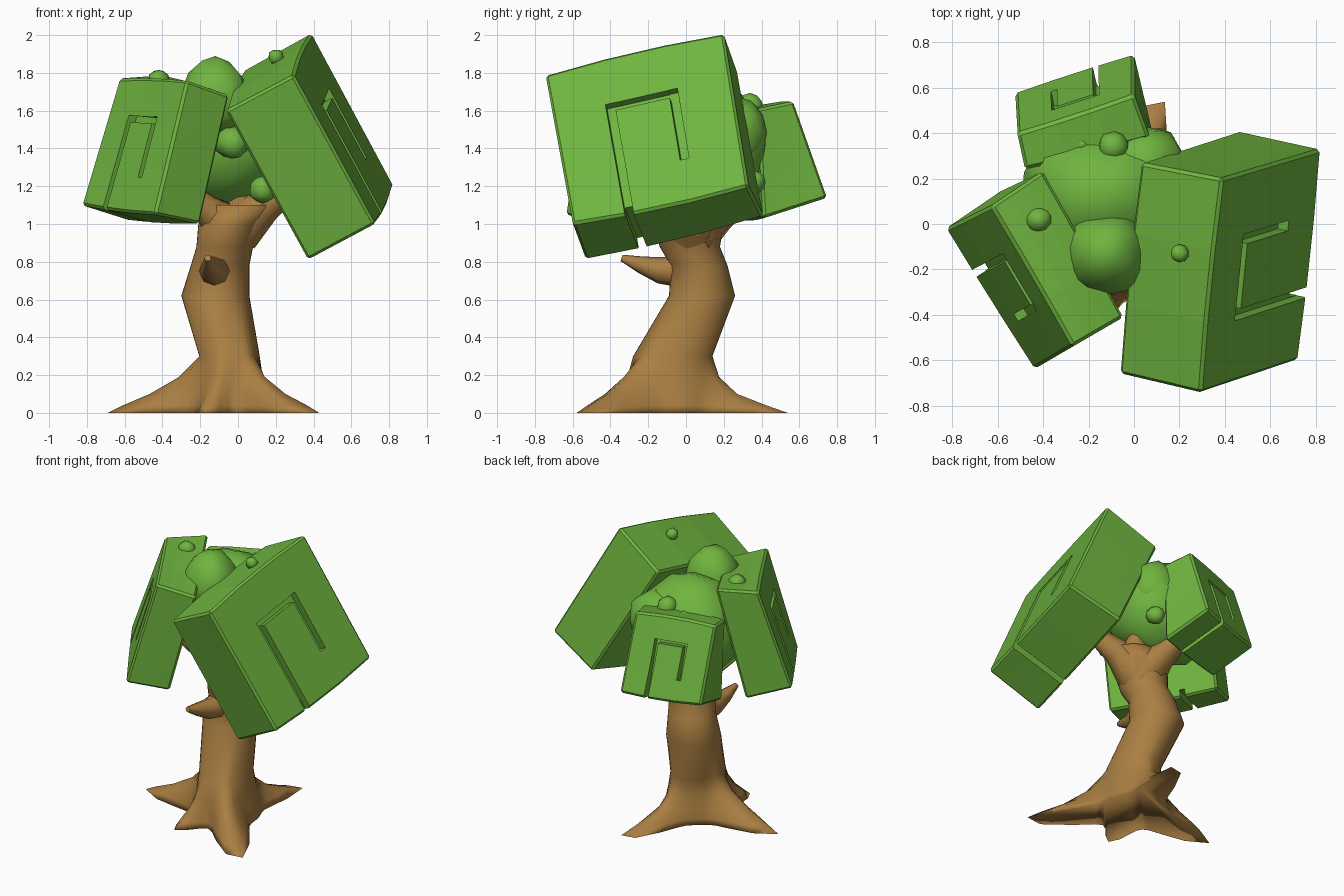
import bpy, bmesh, math, random
from mathutils import Vector

if "Cube" in bpy.data.objects:
    bpy.data.objects.remove(bpy.data.objects["Cube"])
random.seed(4)

def mat(name, col):
    m = bpy.data.materials.new(name)
    m.diffuse_color = (*col, 1)
    m.use_nodes = True
    m.node_tree.nodes["Principled BSDF"].inputs["Base Color"].default_value = m.diffuse_color
    return m
LEAF = mat("leaf_green", (0.16, 0.46, 0.05))
BARK = mat("bark_brown", (0.40, 0.21, 0.055))

def add(name, bm, material=None, smooth=None):
    bmesh.ops.recalc_face_normals(bm, faces=bm.faces[:])
    me = bpy.data.meshes.new(name)
    bm.to_mesh(me)
    bm.free()
    ob = bpy.data.objects.new(name, me)
    bpy.context.collection.objects.link(ob)
    if material:
        me.materials.append(material)
    if smooth:
        for o in bpy.context.selected_objects:
            o.select_set(False)
        ob.select_set(True)
        bpy.context.view_layer.objects.active = ob
        bpy.ops.object.shade_smooth_by_angle(angle=math.radians(smooth))
    return ob

def skin(name, rings, smooth=60):
    bm = bmesh.new()
    rows = [[bm.verts.new(p) for p in r] for r in rings]
    n = len(rows[0])
    for a, b in zip(rows, rows[1:]):
        for i in range(n):
            bm.faces.new((a[i], a[(i + 1) % n], b[(i + 1) % n], b[i]))
    bm.faces.new(rows[0][::-1])
    bm.faces.new(rows[-1])
    return add(name, bm, BARK, smooth)

# Trunk: horizontal sections (z, cx, cy, rx, ry, root reach)
sections = [(0, -0.05, -0.06, 0.22, 0.23, 1), (0.04, -0.05, -0.06, 0.215, 0.23, 0.82),
            (0.10, -0.05, -0.065, 0.20, 0.23, 0.52), (0.19, -0.045, -0.07, 0.175, 0.225, 0.22),
            (0.30, -0.045, -0.07, 0.16, 0.21, 0), (0.62, -0.12, 0.085, 0.18, 0.175, 0),
            (0.78, -0.095, 0.07, 0.155, 0.15, 0), (0.88, -0.07, 0.02, 0.15, 0.16, 0),
            (1.0, -0.045, 0.02, 0.165, 0.18, 0), (1.1, 0.01, 0.02, 0.18, 0.17, 0)]
# Root tips (x, y) and how quickly each drops to the ground
roots = [(0.11, 0.55, 1.8), (-0.67, -0.06, 1), (-0.18, -0.44, 1.3), (0.42, -0.58, 1)]
N = 40
rings = []
for z, cx, cy, rx, ry, reach in sections:
    ring = []
    for i in range(N):
        a = math.tau * i / N
        r = Vector((rx * math.cos(a), ry * math.sin(a)))
        out = r.normalized()
        for x, y, p in roots:
            d = Vector((x + 0.05, y + 0.06))
            da = (a - math.atan2(d.y, d.x) + math.pi) % math.tau - math.pi
            r += out * max(0, d.length - 0.2) * reach ** p * math.exp(-abs(da / 0.28) ** 1.6)
        ring.append((cx + r.x, cy + r.y, z))
    rings.append(ring)
skin("trunk", rings, 120)

# Branches: tapered tubes
def branch(name, pts, n=8):
    rings = []
    for i, (*p, r) in enumerate(pts):
        t = Vector(pts[min(i + 1, len(pts) - 1)][:3]) - Vector(pts[max(i - 1, 0)][:3])
        q = t.to_track_quat('Z', 'Y')
        rings.append([Vector(p) + q @ Vector((r * math.cos(math.tau * k / n), r * math.sin(math.tau * k / n), 0))
                      for k in range(n)])
    skin(name, rings)

branch("branch_stub", [(-0.12, 0.0, 0.75, 0.09), (-0.13, -0.14, 0.755, 0.07),
                       (-0.15, -0.24, 0.785, 0.045), (-0.16, -0.34, 0.82, 0.018)])
branch("branch_right", [(0, 0.02, 0.98, 0.14), (0.15, 0.0, 1.1, 0.09), (0.33, -0.06, 1.22, 0.05)])
branch("branch_left", [(-0.05, 0, 0.98, 0.13), (-0.17, -0.05, 1.08, 0.08), (-0.34, -0.14, 1.22, 0.05)])
branch("branch_back", [(-0.04, 0.04, 0.96, 0.15), (-0.07, 0.18, 1.06, 0.1), (-0.13, 0.34, 1.16, 0.06)])
branch("branch_spike", [(0.01, 0.03, 1.0, 0.14), (0.06, 0.09, 1.12, 0.09), (0.1, 0.16, 1.25, 0.012)])

# Leaf blocks: eight corners, u left-right seen from outside, v up, w outward
def mapped(c, u, v, w, bulge=0.0):
    def quad(k):
        bl, br, tl, tr = (Vector(p) for p in c[k:k + 4])
        return (bl.lerp(br, u)).lerp(tl.lerp(tr, u), v), (tl - bl).normalized()
    (o, up), (i, _) = quad(0), quad(4)
    return i.lerp(o, w) + up * bulge * 4 * u * (1 - u) * (2 * v - 1)

def unit_box(bm, lo, hi):
    made = bmesh.ops.create_cube(bm, size=1)["verts"]
    for v in made:
        v.co = Vector([l + (h - l) * (x + 0.5) for l, h, x in zip(lo, hi, v.co)])

def leaf_block(name, c, bulge, thick):
    bm = bmesh.new()
    unit_box(bm, (0, 0, 0), (1, 1, 1))
    bmesh.ops.subdivide_edges(bm, edges=bm.edges[:], cuts=2, use_grid_fill=True)
    for v in bm.verts:
        v.co = mapped(c, *v.co, bulge)
    ob = add(name, bm, LEAF)
    bev = ob.modifiers.new("edge", 'BEVEL')
    bev.width, bev.segments, bev.angle_limit = 0.014, 1, math.radians(40)
    # hook-shaped groove on the outer face, running out over the bottom
    a, b, t, d = 0.295, 0.70, 0.72, 0.05
    w = 1 - 0.05 / thick
    strokes = [((a, -0.2, w), (a + d, t, 1.2)), ((a + 0.003, t - d, w + 0.001), (b - 0.003, t - 0.001, 1.21)),
               ((b - d, 0.26, w + 0.002), (b, t + 0.001, 1.22)), ((a + 0.002, -0.3, -0.2), (a + d - 0.002, 0.06, 1.1))]
    cutters = []
    for lo, hi in strokes:
        cb = bmesh.new()
        unit_box(cb, lo, hi)
        for v in cb.verts:
            v.co = mapped(c, *v.co)
        bmesh.ops.triangulate(cb, faces=cb.faces[:])
        cu = add("groove_cutter", cb)
        cu.hide_render = True
        m = ob.modifiers.new("groove", 'BOOLEAN')
        m.operation, m.solver, m.object = 'DIFFERENCE', 'EXACT', cu
        cutters.append(cu)
    dg = bpy.context.evaluated_depsgraph_get()
    me = bpy.data.meshes.new_from_object(ob.evaluated_get(dg))
    ob.modifiers.clear()
    ob.data = me
    for cu in cutters:
        bpy.data.objects.remove(cu)

leaf_block("leaf_block_right", [
    (0.725, -0.60, 1.0), (0.825, 0.33, 1.2), (0.295, -0.745, 1.79), (0.39, 0.2, 2.01),
    (0.37, -0.53, 0.81), (0.46, 0.41, 1.04), (-0.065, -0.66, 1.6), (0.03, 0.27, 1.81)], 0.018, 0.4)
leaf_block("leaf_block_left", [
    (-0.83, -0.02, 1.10), (-0.44, -0.64, 1.05), (-0.63, 0.08, 1.77), (-0.27, -0.54, 1.76),
    (-0.58, 0.15, 1.02), (-0.20, -0.49, 1.0), (-0.40, 0.235, 1.79), (-0.045, -0.41, 1.68)], 0.008, 0.28)
leaf_block("leaf_block_back", [
    (0.0, 0.75, 1.14), (-0.525, 0.58, 1.12), (0.0, 0.57, 1.65), (-0.515, 0.40, 1.62),
    (0.08, 0.41, 1.03), (-0.46, 0.25, 1.02), (0.07, 0.38, 1.61), (-0.48, 0.24, 1.6)], 0.012, 0.22)

# Leafy centre and small buds
def clump(name, loc, rad, jit=0.05, square=0.0, peak=0.0):
    bm = bmesh.new()
    bmesh.ops.create_icosphere(bm, subdivisions=2, radius=1)
    for v in bm.verts:
        x, y, z = v.co * (1 + random.uniform(-jit, jit))
        h = math.hypot(x, y)
        s = (h / max(abs(x), abs(y))) ** square if h > 1e-4 else 1
        s *= 1 - peak * max(0, z)
        v.co = Vector((loc[0] + rad[0] * x * s, loc[1] + rad[1] * y * s, loc[2] + rad[2] * z))
    add(name, bm, LEAF, 50)

clump("leaf_centre", (-0.13, 0.13, 1.43), (0.37, 0.31, 0.36), 0.04, 0.7, 0.25)
clump("leaf_centre_side", (0.05, 0.25, 1.48), (0.18, 0.18, 0.2), 0.04, 0.4)
clump("leaf_crown", (-0.12, -0.13, 1.68), (0.185, 0.18, 0.22), 0.05, 0.5, 0.25)
buds = [(-0.42, 0.02, 1.76, 0.055), (0.2, -0.13, 1.885, 0.04), (-0.09, 0.34, 1.62, 0.07),
        (-0.23, 0.35, 1.6, 0.03), (0.13, -0.1, 1.18, 0.07), (-0.03, -0.18, 1.43, 0.09),
        (0.12, 0.36, 1.22, 0.06)]
for x, y, z, r in buds:
    clump("leaf_bud", (x, y, z), (r, r, r), 0.08)
